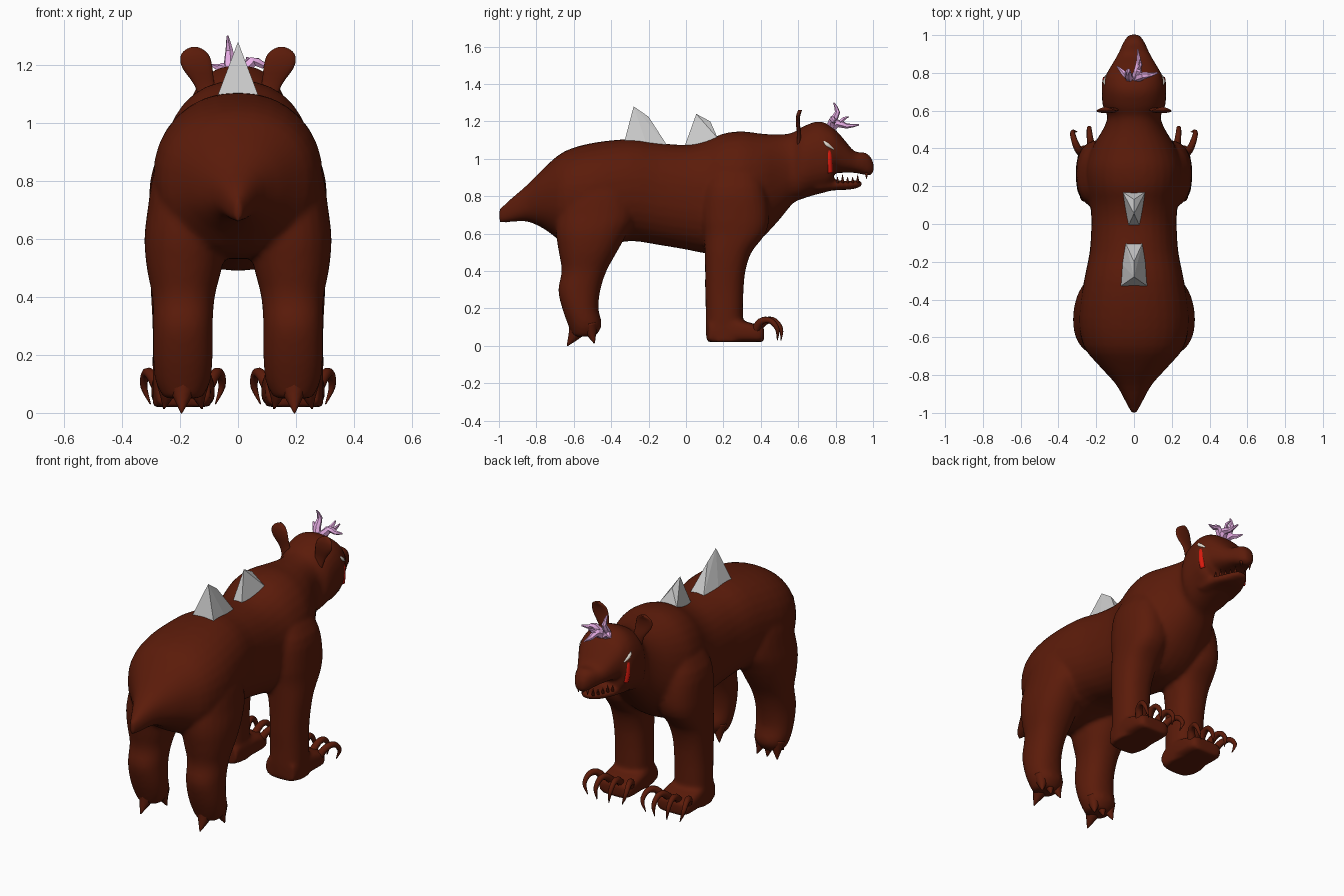
import bpy, bmesh, math
from mathutils import Vector


def material(name, col):
    m = bpy.data.materials.new(name)
    m.diffuse_color = (*col, 1)
    return m


FUR = material("fur", (0.105, 0.011, 0.003))
PINK = material("pink", (0.8, 0.42, 0.78))
RED = material("red", (0.7, 0.01, 0.004))
IVORY = material("ivory", (0.75, 0.7, 0.62))


def spline(rows, n):
    """Catmull-Rom interpolation of tuples."""
    out = []
    for i in range(len(rows) - 1):
        p = [rows[max(i - 1, 0)], rows[i], rows[i + 1], rows[min(i + 2, len(rows) - 1)]]
        for k in range(n):
            t = k / n
            out.append([0.5 * (2 * b + (c - a) * t + (2 * a - 5 * b + 4 * c - d) * t * t
                               + (3 * b - a - 3 * c + d) * t ** 3) for a, b, c, d in zip(*p)])
    return out + [list(rows[-1])]


def skin(bm, rings):
    vs = [[bm.verts.new(p) for p in r] for r in rings]
    n = len(vs[0])
    fs = [bm.faces.new((a[i], a[(i + 1) % n], b[(i + 1) % n], b[i]))
          for a, b in zip(vs, vs[1:]) for i in range(n)]
    fs += [bm.faces.new(vs[0][::-1]), bm.faces.new(vs[-1])]
    bmesh.ops.recalc_face_normals(bm, faces=fs)


def loft(bm, rows, axis, p=2.2, n=24, steps=3):
    """rows: (x, y, z, half_x, half_other); sections perpendicular to axis."""
    rings = []
    for x, y, z, a, b in spline(rows, steps):
        ring = []
        for i in range(n):
            t = 2 * math.pi * i / n
            u, v = [math.copysign(abs(f) ** (2 / p), f) for f in (math.cos(t), math.sin(t))]
            u, v = u * max(a, .003), v * max(b, .003)
            ring.append((x + u, y, z + v) if axis == 'Y' else (x + u, y + v, z))
        rings.append(ring)
    skin(bm, rings)


def tube(bm, rows, n=8, steps=4):
    """rows: (x, y, z, radius) along a bent path."""
    pts = spline(rows, steps)
    rings, side = [], None
    for i, q in enumerate(pts):
        d = (Vector(pts[min(i + 1, len(pts) - 1)][:3]) - Vector(pts[max(i - 1, 0)][:3])).normalized()
        side = d.orthogonal() if side is None else side - d * side.dot(d)
        side.normalize()
        w = d.cross(side)
        rings.append([Vector(q[:3]) + max(q[3], .001) * (side * math.cos(a) + w * math.sin(a))
                      for a in (2 * math.pi * k / n for k in range(n))])
    skin(bm, rings)


def finish(bm, name, mat=None, smooth=True):
    me = bpy.data.meshes.new(name)
    bm.to_mesh(me)
    bm.free()
    for f in me.polygons:
        f.use_smooth = smooth
    ob = bpy.data.objects.new(name, me)
    bpy.context.collection.objects.link(ob)
    if mat:
        me.materials.append(mat)
    return ob


# Body: torso from tail to back of the head (y, top, bottom, half width)
torso = [(-1.0, .73, .66, .012), (-.95, .775, .66, .04), (-.85, .86, .665, .095), (-.75, .96, .62, .185),
         (-.65, 1.04, .55, .265), (-.5, 1.085, .53, .293), (-.3, 1.105, .56, .265), (-.15, 1.085, .54, .235),
         (0, 1.075, .515, .226), (.1, 1.095, .495, .232), (.2, 1.135, .49, .255), (.3, 1.147, .505, .26),
         (.4, 1.135, .57, .225), (.5, 1.13, .675, .165), (.57, 1.14, .76, .14), (.62, 1.17, .785, .165),
         (.7, 1.2, .81, .17), (.76, 1.185, .825, .168), (.79, 1.15, .845, .15)]
bm = bmesh.new()
loft(bm, [(0, y, (t + b) / 2, w, (t - b) / 2) for y, t, b, w in torso], 'Y', 2.25, 32)

# Snout and lower jaw, leaving an open mouth between
snout = [(.7, 1.19, .94, .15), (.78, 1.17, .925, .15), (.84, 1.11, .925, .12), (.9, 1.04, .925, .085),
         (.95, 1.035, .915, .062), (.98, 1.02, .91, .045), (1.003, .98, .925, .025)]
loft(bm, [(0, y, (t + b) / 2, w, (t - b) / 2) for y, t, b, w in snout], 'Y', 2.5)
jaw = [(.7, .89, .82, .12), (.8, .885, .832, .105), (.87, .882, .835, .075), (.92, .885, .845, .045),
       (.94, .88, .855, .025)]
loft(bm, [(0, y, (t + b) / 2, w, (t - b) / 2) for y, t, b, w in jaw], 'Y', 2.8)

# Legs and front paws
hind = [(.19, -.545, .05, .065, .06), (.19, -.54, .11, .095, .09), (.19, -.565, .2, .103, .097),
        (.19, -.57, .3, .103, .113), (.188, -.545, .4, .108, .12), (.185, -.525, .5, .13, .155),
        (.18, -.505, .6, .143, .19), (.17, -.48, .7, .142, .21), (.15, -.47, .85, .135, .18),
        (.11, -.46, 1.0, .09, .1)]
fore = [(.195, .21, .02, .1, .1), (.195, .205, .1, .1, .1), (.195, .205, .2, .1, .1), (.195, .205, .3, .1, .103),
        (.195, .21, .4, .105, .108), (.19, .225, .5, .115, .125), (.185, .26, .6, .122, .165),
        (.178, .265, .7, .13, .18), (.16, .26, .85, .132, .165), (.1, .26, 1.0, .1, .12)]
paw = [(.19, .12, .075, .095, .055), (.19, .22, .085, .105, .065), (.19, .32, .075, .11, .055),
       (.19, .39, .065, .105, .045), (.19, .418, .06, .085, .04)]
for s in (1, -1):
    for rows, ax, p in ((hind, 'Z', 2.2), (fore, 'Z', 2.4), (paw, 'Y', 4)):
        loft(bm, [(s * r[0], *r[1:]) for r in rows], ax, p)
body = finish(bm, "body", FUR)
m = body.modifiers.new("merge", 'REMESH')
m.mode, m.voxel_size, m.use_smooth_shade = 'VOXEL', .012, True
m = body.modifiers.new("soften", 'SMOOTH')
m.factor, m.iterations = .5, 7

for s, tag in ((1, "right"), (-1, "left")):
    # Ears
    bm = bmesh.new()
    loft(bm, [(s * x, y, z, r, .011) for x, y, z, r in
              ((.09, .6, 1.07, .04), (.115, .605, 1.13, .035), (.14, .598, 1.19, .052), (.148, .6, 1.23, .05),
               (.15, .607, 1.252, .032), (.15, .61, 1.262, .01))], 'Z', 2, 16)
    finish(bm, tag + "_ear", FUR)

    # Hooked front claws, fanned outward and curling back in
    bm = bmesh.new()
    for k in (-.08, -.028, .028, .08):
        x = s * .19
        lead = .02 if abs(k) < .05 else 0
        tube(bm, [(x + k, .37, .08, .024), (x + k * 1.35, .4 + lead, .13, .02),
                  (x + k * 1.6, .45 + lead, .135, .016), (x + k * 1.68, .488 + lead, .09, .012),
                  (x + k * 1.4, .488 + lead, .03, .002)])
    finish(bm, tag + "_front_claws", FUR)

    # Hind heel spur and toe claws
    bm = bmesh.new()
    tube(bm, [(s * .19, -.56, .13, .07), (s * .192, -.59, .07, .04), (s * .195, -.635, .0, .003)])
    for k in (-.055, 0, .055):
        tube(bm, [(s * .19 + k, -.515, .12, .04), (s * .19 + k, -.505, .065, .026),
                  (s * .19 + k * 1.2, -.49, .014, .003)])
    finish(bm, tag + "_hind_claws", FUR)

    # Eye slit and red cheek stripe
    bm = bmesh.new()
    tube(bm, [(s * .152, .735, 1.095, .003), (s * .153, .755, 1.075, .012), (s * .145, .79, 1.05, .004)])
    finish(bm, tag + "_eye", IVORY)
    bm = bmesh.new()
    tube(bm, [(s * .147, .76, 1.055, .012), (s * .15, .764, 1.02, .017), (s * .15, .766, .97, .017),
              (s * .145, .77, .925, .014)])
    finish(bm, tag + "_cheek_stripe", RED)

# Dark teeth: a row on the lower jaw, a pair under the nose
bm = bmesh.new()
for s in (1, -1):
    for i in range(5):
        y, w, h = .81 + .027 * i, .085 - .013 * i, .034 if i % 3 == 1 else .022
        tube(bm, [(s * w, y, .872, .01), (s * w, y, .882 + h, .001)], 6, 1)
    tube(bm, [(s * .03, .965, .925, .01), (s * .03, .965, .892, .001)], 6, 1)
finish(bm, "teeth", FUR)

# Branching growth on the forehead
bm = bmesh.new()
branches = [[(-.02, .77, 1.16, .026), (-.03, .785, 1.205, .02), (-.03, .81, 1.25, .014), (-.036, .79, 1.3, .004)],
            [(.01, .77, 1.16, .028), (.02, .81, 1.19, .022), (.025, .86, 1.175, .014), (.02, .925, 1.182, .004)],
            [(-.01, .77, 1.16, .025), (-.045, .79, 1.19, .018), (-.065, .81, 1.19, .013), (-.09, .835, 1.2, .004)],
            [(.01, .77, 1.16, .026), (.05, .785, 1.212, .019), (.085, .79, 1.2, .013), (.125, .8, 1.2, .004)],
            [(.02, .82, 1.19, .014), (.035, .845, 1.215, .01), (.03, .87, 1.225, .003)]]
for b in branches:
    tube(bm, b, 6, 2)
finish(bm, "head_branches", PINK, False)

# Faceted back spikes: base half widths along y, plus a ridge
spikes = {"rear_back_spike": ([(-.33, 1.09, .072), (-.21, 1.075, .066), (-.1, 1.07, .045)],
                              [(-.28, 1.28), (-.2, 1.225)]),
          "front_back_spike": ([(-.01, 1.06, .03), (.08, 1.07, .04), (.17, 1.11, .06)],
                               [(.055, 1.24), (.13, 1.2)])}
for name, (base, ridge) in spikes.items():
    bm = bmesh.new()
    for y, z, w in base:
        bm.verts.new((w, y, z))
        bm.verts.new((-w, y, z))
    for y, z in ridge:
        bm.verts.new((0, y, z))
    bmesh.ops.convex_hull(bm, input=bm.verts)
    finish(bm, name, None, False)
